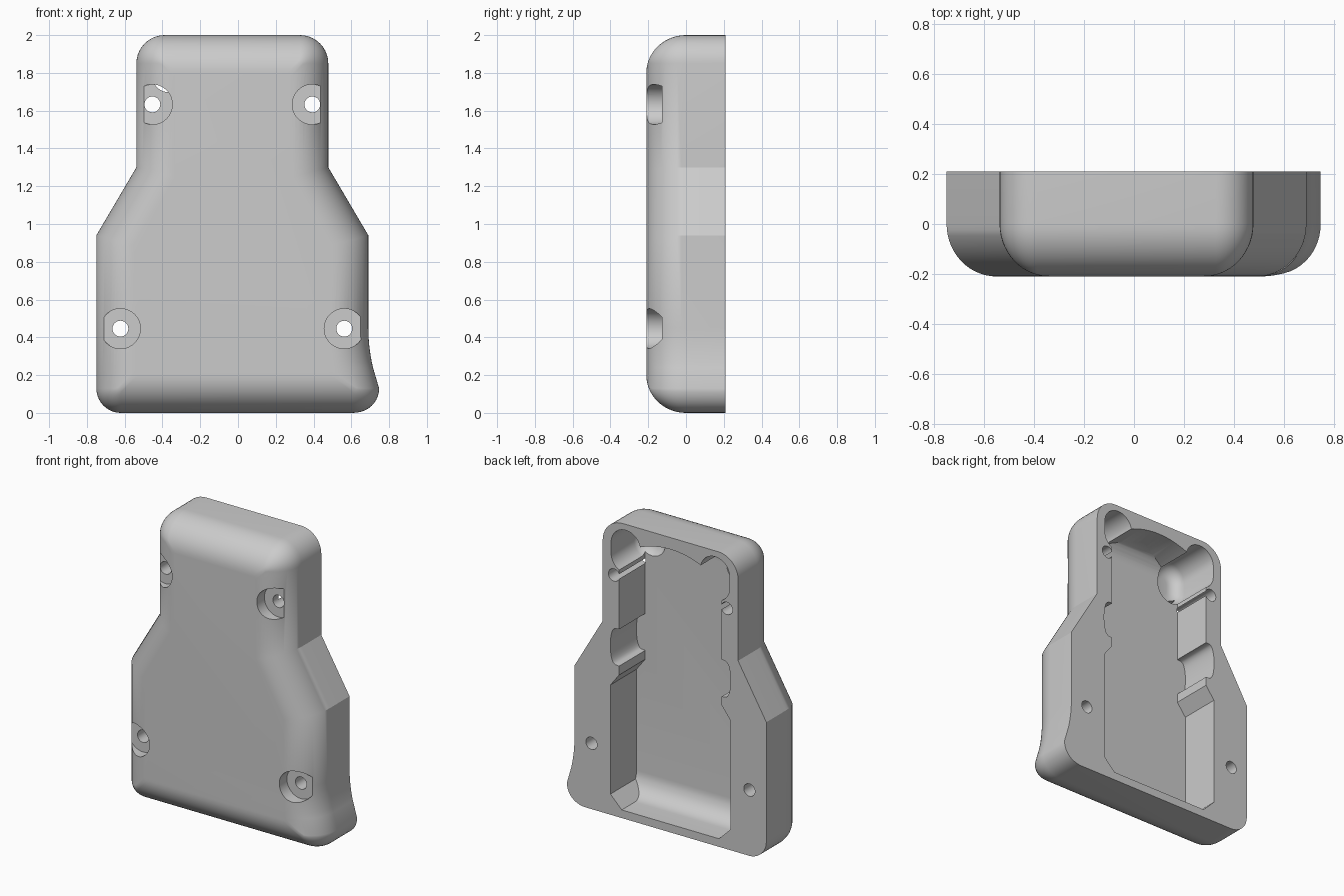
import bpy, bmesh, math
from mathutils import Vector

if "Cube" in bpy.data.objects:
    bpy.data.objects.remove(bpy.data.objects["Cube"])

CX = -0.03            # symmetry line of the shell
FRONT, BACK = -0.21, 0.21


def make(name, bm):
    bmesh.ops.recalc_face_normals(bm, faces=bm.faces)
    me = bpy.data.meshes.new(name)
    bm.to_mesh(me)
    bm.free()
    ob = bpy.data.objects.new(name, me)
    bpy.context.collection.objects.link(ob)
    return ob


def loft(name, rings):
    bm = bmesh.new()
    loops = [[bm.verts.new(p) for p in r] for r in rings]
    for a, b in zip(loops, loops[1:]):
        for i in range(len(a)):
            j = (i + 1) % len(a)
            bm.faces.new((a[i], a[j], b[j], b[i]))
    bm.faces.new(loops[0])
    bm.faces.new(loops[-1])
    return make(name, bm)


def mirrored(half):
    return half + [(-x, z) for x, z in reversed(half) if x > 1e-6]


def slot(x, z0, z1, r, y, n=20):
    """Ring of an upright slot with round ends."""
    top = [(x + r * math.cos(math.pi * i / n), y, z1 + r * math.sin(math.pi * i / n)) for i in range(n + 1)]
    low = [(x - r * math.cos(math.pi * i / n), y, z0 - r * math.sin(math.pi * i / n)) for i in range(n + 1)]
    return top + low


def cylinder(name, x, z, r, y0, y1, n=40):
    c = [(x + r * math.cos(2 * math.pi * i / n), z + r * math.sin(2 * math.pi * i / n)) for i in range(n)]
    return loft(name, [[(px, y, pz) for px, pz in c] for y in (y0, y1)])


def boolean(target, tool, op):
    m = target.modifiers.new("cut", 'BOOLEAN')
    m.operation, m.object, m.solver = op, tool, 'EXACT'
    bpy.context.view_layer.objects.active = target
    bpy.ops.object.modifier_apply(modifier=m.name)
    bpy.data.objects.remove(tool)


# outer outline: corner (x, z, radius), counter-clockwise on the right half
HALF = [(0.72, 0, 0.13), (0.72, 0.94, 0), (0.508, 1.3, 0), (0.508, 2.0, 0.15)]
CORNERS = HALF + [(-x, z, r) for x, z, r in reversed(HALF)]


def outline(d, y):
    """Outline inset by d, corners rounded, with the flare at the lower right."""
    n, pts = len(CORNERS), []
    for i, (x, z, r) in enumerate(CORNERS):
        p = Vector((x, z))
        a = (p - Vector(CORNERS[i - 1][:2])).normalized()
        b = (Vector(CORNERS[(i + 1) % n][:2]) - p).normalized()
        na, nb = Vector((-a.y, a.x)), Vector((-b.y, b.x))
        p = p + (na + nb) * (d / (1 + na.dot(nb)))
        if r == 0:
            pts.append(p)
        else:
            r = max(r - d, 0.02)
            c = p + (na + nb) * r
            for k in range(11):
                t = k / 10 * math.pi / 2
                pts.append(c - na * r * math.cos(t) - nb * r * math.sin(t))
        if i == 0:
            pts += [Vector((p.x, h)) for h in (0.24, 0.27, 0.3, 0.33, 0.36, 0.4, 0.45)]
    out = []
    for p in pts:
        w = min(max((p.x - 0.3) / 0.4, 0), 1)
        f = min(max((0.45 - p.y) / 0.32, 0), 1) ** 2 * 0.057
        out.append((p.x + CX + f * w * w * (3 - 2 * w), y, p.y))
    return out


# shell with a quarter-round front edge
rings = [outline(0, BACK)]
for k in range(15):
    t = k / 14 * math.pi / 2
    rings.append(outline(0.2 * (1 - math.cos(t)), FRONT * math.sin(t)))
shell = loft("shell", rings)

# main cavity: side outline limited by a rounded floor profile
bump = [(0.385 + 0.066 * math.sin(t) ** 0.5, 1.15 - 0.125 * math.cos(t))
        for t in [math.pi * k / 16 for k in range(1, 16)]]
bump = [(0.385, 1.025)] + bump + [(0.385, 1.275)]
top = [(0.36 - 0.03 * k, 1.92 - 0.9 * (0.36 - 0.03 * k) ** 2) for k in range(13)]
half = [(0.365, 0.055), (0.45, 0.14), (0.45, 0.88), (0.385, 0.965)] + bump + [(0.385, 1.76)] + top
pocket = mirrored(half)
cavity = loft("cavity", [[(x + CX, y, z) for x, z in pocket] for y in (0.3, -0.2)])
FLOOR = -0.07
prof = [(0.35, 0.04)]
for cz, r, s in ((0.055, 0.14, 0), (1.92, 0.13, 1)):
    arc = []
    for k in range(11):
        t = k / 10 * math.pi / 2
        z = cz + r * (1 - math.cos(t)) * (-1 if s else 1)
        arc.append((FLOOR + r * (1 - math.sin(t)), z))
    prof += arc[::-1] if s else arc
prof.append((0.35, 1.93))
boolean(cavity, loft("floor_profile", [[(x, y, z) for y, z in prof] for x in (-0.7, 0.7)]), 'INTERSECT')
boolean(shell, cavity, 'DIFFERENCE')

# round-bottomed corner pockets at the top, the left one reaches deeper
R, F = 0.11, 0.08
for s, depth in ((-1, -0.155), (1, -0.115)):
    x = CX + s * 0.335
    rings = [slot(x, 1.775, 1.85, R, 0.3)]
    for k in range(9):
        t = k / 8 * math.pi / 2
        rings.append(slot(x, 1.775 + 0.025 * k / 8, 1.85, R - F * (1 - math.cos(t)),
                          depth + F * (1 - math.sin(t))))
    boolean(shell, loft("corner_pocket", rings), 'DIFFERENCE')

# screw holes with counterbores
for s in (-1, 1):
    for x, z in ((0.4235, 1.633), (0.5925, 0.446)):
        boolean(shell, cylinder("counterbore", CX + s * x, z, 0.106, -0.4, -0.128), 'DIFFERENCE')
        boolean(shell, cylinder("screw_hole", CX + s * x, z, 0.042, -0.4, 0.4, 28), 'DIFFERENCE')

# finish
mat = bpy.data.materials.new("plain grey")
mat.diffuse_color = (0.6, 0.6, 0.6, 1)
mat.use_nodes = True
mat.node_tree.nodes["Principled BSDF"].inputs["Base Color"].default_value = mat.diffuse_color
shell.data.materials.clear()
shell.data.materials.append(mat)
for p in shell.data.polygons:
    p.material_index = 0
bpy.ops.object.select_all(action='DESELECT')
shell.select_set(True)
bpy.context.view_layer.objects.active = shell
bpy.ops.object.shade_smooth_by_angle(angle=math.radians(30))
